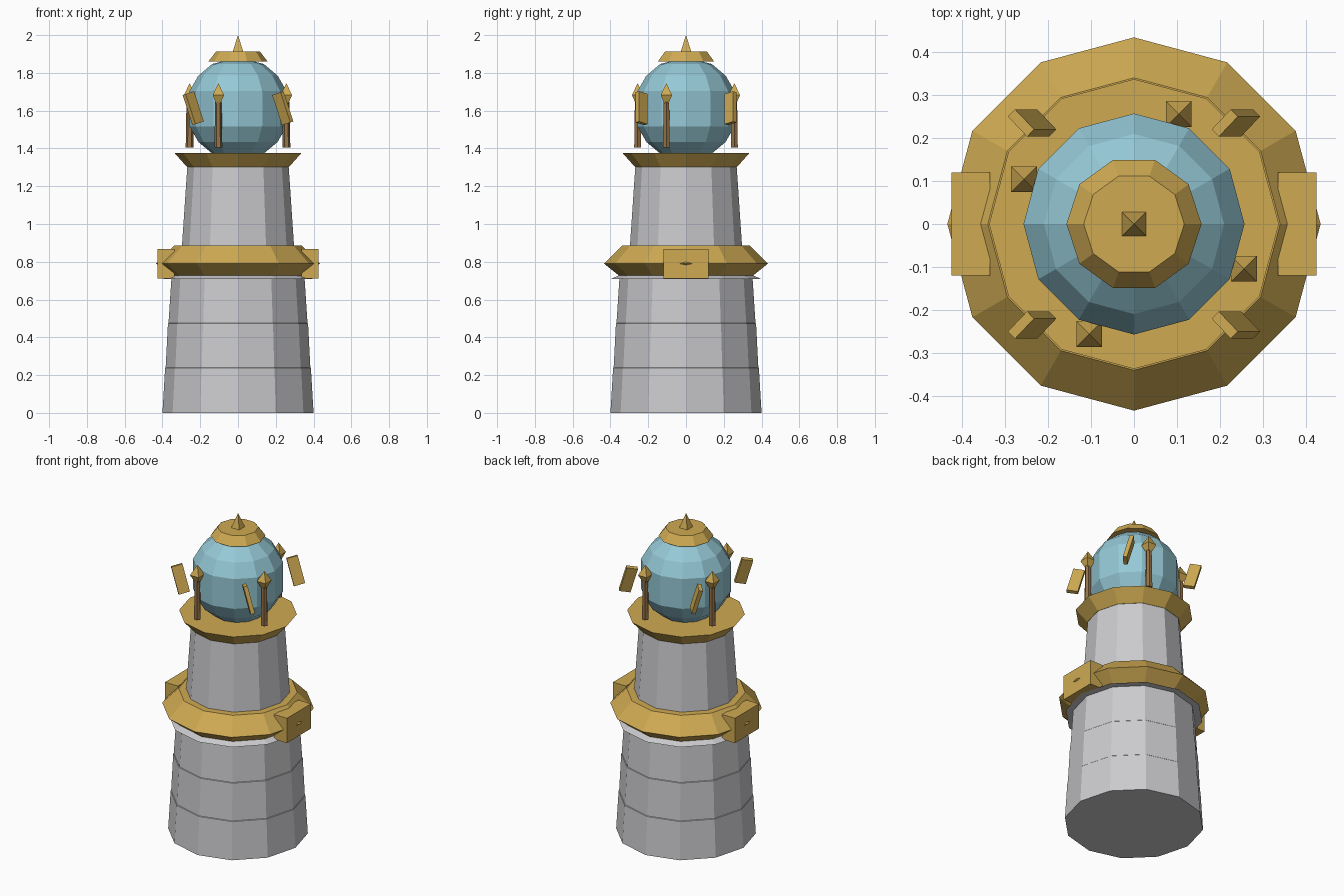
import bpy, bmesh
from math import cos, sin, pi, radians, sqrt
from mathutils import Matrix, Vector

if "Cube" in bpy.data.objects:
    bpy.data.objects.remove(bpy.data.objects["Cube"])


def material(name, rgb):
    m = bpy.data.materials.new(name)
    m.use_nodes = True
    m.diffuse_color = (*rgb, 1)
    m.node_tree.nodes["Principled BSDF"].inputs["Base Color"].default_value = (*rgb, 1)
    return m


STONE = material("pale grey stone", (0.60, 0.60, 0.62))
GOLD = material("gold", (0.62, 0.40, 0.085))
GLASS = material("light blue glass", (0.30, 0.58, 0.67))
WOOD = material("brown wood", (0.30, 0.17, 0.065))


def finish(name, bm, mat):
    bmesh.ops.recalc_face_normals(bm, faces=bm.faces)
    mesh = bpy.data.meshes.new(name)
    bm.to_mesh(mesh)
    bm.free()
    mesh.materials.append(mat)
    ob = bpy.data.objects.new(name, mesh)
    bpy.context.collection.objects.link(ob)
    return ob


def lathe(name, profile, mat, sides=12, turn=0.0, at=(0, 0)):
    """Closed faceted solid through (radius, height) rings; radius 0 makes a tip."""
    bm = bmesh.new()
    rings = []
    for r, z in profile:
        n = sides if r else 1
        rings.append([bm.verts.new((at[0] + r * cos(turn + 2 * pi * i / sides),
                                    at[1] + r * sin(turn + 2 * pi * i / sides), z))
                      for i in range(n)])
    for a, b in zip(rings, rings[1:]):
        for i in range(sides):
            j = (i + 1) % sides
            if len(a) == 1:
                bm.faces.new((a[0], b[j], b[i]))
            elif len(b) == 1:
                bm.faces.new((a[i], a[j], b[0]))
            else:
                bm.faces.new((a[i], a[j], b[j], b[i]))
    for ring in (rings[0], rings[-1]):
        if len(ring) > 2:
            bm.faces.new(ring)
    return finish(name, bm, mat)


def box(name, size, centre, mat, rotation=Matrix.Identity(4)):
    bm = bmesh.new()
    bmesh.ops.create_cube(bm, size=1)
    bm.transform(Matrix.Translation(centre) @ rotation @ Matrix.Diagonal((*size, 1)))
    return finish(name, bm, mat)


# Stone shaft with two shallow course ledges, and its flange
lathe("lower_tower", [(0.40, 0), (0.386, 0.237), (0.383, 0.24), (0.371, 0.472),
                      (0.368, 0.475), (0.352, 0.72)], STONE)
lathe("stone_flange", [(0.395, 0.71), (0.34, 0.735)], STONE)
lathe("upper_tower", [(0.305, 0.76), (0.268, 1.31)], STONE)

# Gold collar with a block on each side
lathe("collar", [(0.352, 0.725), (0.434, 0.79), (0.34, 0.885)], GOLD)
for side, x in (("left", 0.38), ("right", -0.38)):
    box(side + "_collar_block", (0.09, 0.24, 0.156), (x, 0, 0.79), GOLD)

# Balcony
lathe("balcony", [(0.27, 1.302), (0.337, 1.377)], GOLD)

# Globe, with rings every twenty degrees
R = 0.2735
globe = [(0 if abs(a) == 90 else R * cos(radians(a)), 1.61 + R * sin(radians(a)))
         for a in (-90, -60, -40, -20, 20, 40, 60, 90)]
# The lower pole sits inside the balcony
globe[0] = (0, 1.34)
lathe("globe", globe, GLASS)

# Cap and spike
lathe("cap", [(0.157, 1.86), (0.117, 1.912)], GOLD, sides=10)
lathe("spike", [(0.03 * sqrt(2), 1.905), (0, 2.0)], GOLD, sides=4, turn=pi / 4)

# Four posts with pointed heads, a quarter turn apart
for k in range(4):
    p = Matrix.Rotation(k * pi / 2, 3, "Z") @ Vector((0.104, 0.256, 0))
    lathe(f"post_{k + 1}", [(0.021, 1.405), (0.017, 1.645)], WOOD, sides=6, at=p.xy)
    lathe(f"post_head_{k + 1}", [(0.014, 1.635), (0.03 * sqrt(2), 1.683), (0, 1.745)],
          GOLD, sides=4, turn=pi / 4, at=p.xy)

# Four radial fins, all leaning the same way
lean = Matrix.Rotation(radians(-18), 4, "Y")
for sx in (1, -1):
    for sy in (1, -1):
        name = ("left" if sx > 0 else "right") + ("_back" if sy > 0 else "_front") + "_fin"
        yaw = Matrix.Rotation(sx * sy * pi / 4, 4, "Z")
        box(name, (0.066, 0.024, 0.168), (0.237 * sx, 0.235 * sy, 1.613), GOLD, lean @ yaw)
